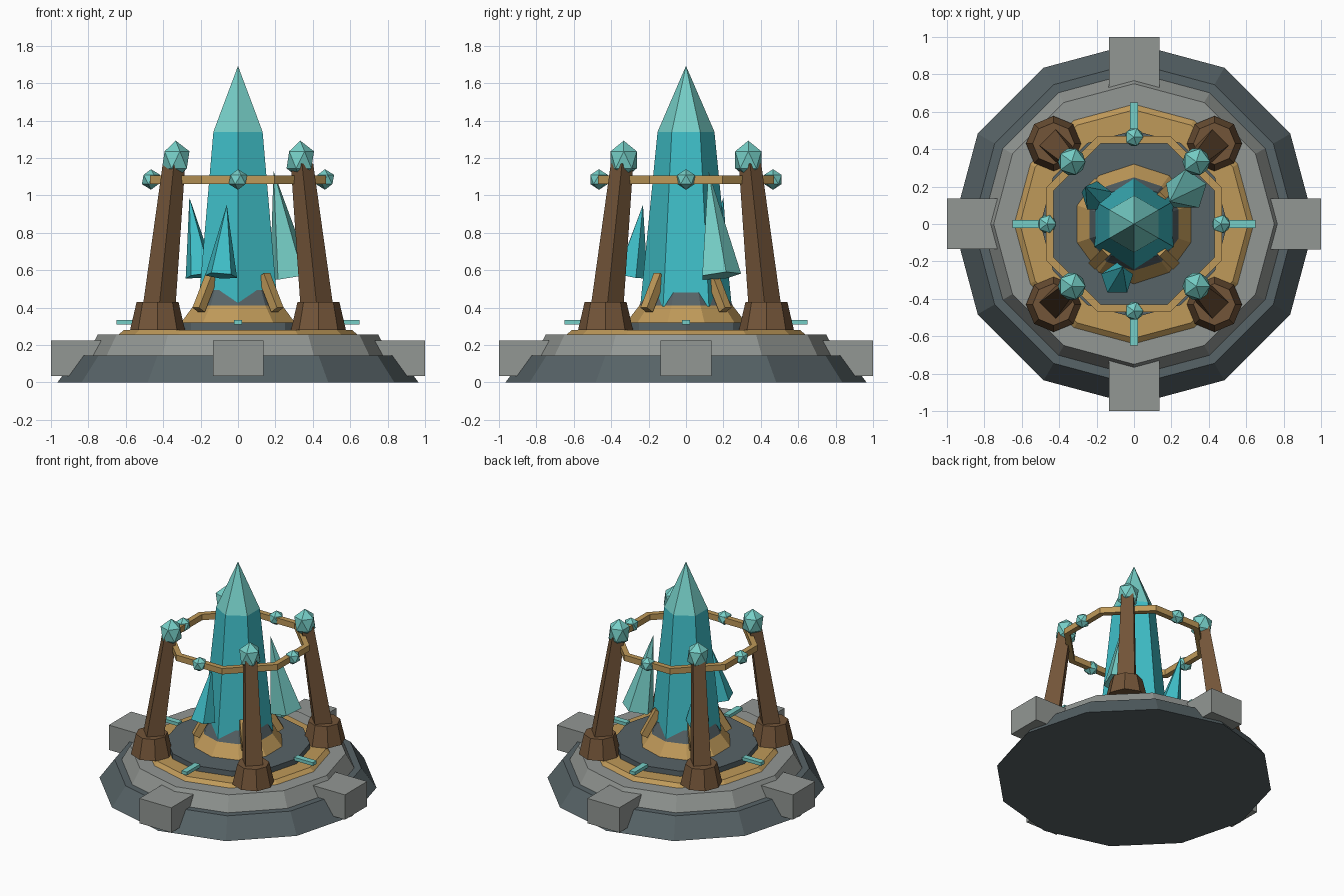
import bpy, bmesh, math
from mathutils import Vector, Matrix

cube = bpy.data.objects.get("Cube")
if cube:
    bpy.data.objects.remove(cube, do_unlink=True)


def material(name, rgb):
    m = bpy.data.materials.new(name)
    m.use_nodes = True
    m.diffuse_color = (*rgb, 1)
    m.node_tree.nodes["Principled BSDF"].inputs["Base Color"].default_value = (*rgb, 1)
    return m


DARK = material("dark stone", (0.095, 0.125, 0.135))
LIGHT = material("light stone", (0.29, 0.31, 0.295))
GOLD = material("gold", (0.52, 0.32, 0.10))
WOOD = material("brown wood", (0.17, 0.09, 0.04))
TEAL = material("bright crystal", (0.05, 0.52, 0.58))
PALE = material("pale crystal", (0.18, 0.62, 0.57))


def finish(bm, name, *mats):
    bmesh.ops.recalc_face_normals(bm, faces=bm.faces)
    mesh = bpy.data.meshes.new(name)
    bm.to_mesh(mesh)
    bm.free()
    for m in mats:
        mesh.materials.append(m)
    obj = bpy.data.objects.new(name, mesh)
    bpy.context.collection.objects.link(obj)
    return obj


def spike(name, mat, sides, start, end, r1, r2):
    """Tapered prism running from start to end, first corner towards +y."""
    a, b = Vector(start), Vector(end)
    axis = b - a
    tilt = Vector((0, 0, 1)).rotation_difference(axis).to_matrix().to_4x4()
    bm = bmesh.new()
    bmesh.ops.create_cone(bm, cap_ends=True, segments=sides, radius1=r1,
                          radius2=r2, depth=axis.length,
                          matrix=Matrix.Translation((a + b) / 2) @ tilt)
    return finish(bm, name, mat)


def tier(name, mat, sides, z1, z2, r1, r2):
    return spike(name, mat, sides, (0, 0, z1), (0, 0, z2), r1, r2)


def box(name, mat, centre, size, turn=Matrix()):
    bm = bmesh.new()
    bmesh.ops.create_cube(bm, size=1, matrix=Matrix.Translation(centre) @ turn
                          @ Matrix.Diagonal((*size, 1)))
    return finish(bm, name, mat)


def gem(name, centre, r, stretch):
    bm = bmesh.new()
    bmesh.ops.create_icosphere(bm, subdivisions=1, radius=r,
                               matrix=Matrix.Translation(centre)
                               @ Matrix.Diagonal((1, 1, stretch, 1)))
    return finish(bm, name, PALE)


def lathe(name, mats, sides, profile, turn=0, closed=False, pale_from=None):
    """Faceted solid from a (radius, height) profile."""
    bm = bmesh.new()
    rings = []
    for r, z in profile:
        rings.append([bm.verts.new((r * math.sin(turn + math.tau * i / sides),
                                    r * math.cos(turn + math.tau * i / sides), z))
                      for i in range(sides)])
    pairs = list(zip(rings, rings[1:]))
    if closed:
        pairs.append((rings[-1], rings[0]))
    else:
        bm.faces.new(rings[0])
        bm.faces.new(rings[-1])
    for lo, hi in pairs:
        for i in range(sides):
            j = (i + 1) % sides
            bm.faces.new((lo[i], lo[j], hi[j], hi[i]))
    bmesh.ops.remove_doubles(bm, verts=bm.verts, dist=1e-5)
    if pale_from:
        for f in bm.faces:
            f.material_index = int(f.calc_center_median().z > pale_from)
    return finish(bm, name, *mats)


# Stepped platform
tier("base_step", DARK, 12, 0, 0.145, 0.965, 0.86)
tier("upper_step", LIGHT, 12, 0.145, 0.255, 0.81, 0.75)
tier("gold_inlay", GOLD, 12, 0.255, 0.28, 0.64, 0.61)
tier("inner_disc", DARK, 12, 0.28, 0.32, 0.5, 0.5)
tier("pedestal", GOLD, 10, 0.32, 0.41, 0.32, 0.25)
tier("rock_socket", DARK, 10, 0.41, 0.495, 0.25, 0.21)

# Main crystal with a pale tip
lathe("main_crystal", (TEAL, PALE), 6,
      [(0.245, 0.405), (0.152, 1.34), (0.001, 1.69)], pale_from=1.35)

# Small leaning crystals
spike("back_left_shard", PALE, 5, (0.28, 0.18, 0.57), (0.19, 0.12, 1.13), 0.115, 0)
spike("back_right_shard", TEAL, 5, (-0.2, 0.145, 0.57), (-0.26, 0.2, 0.99), 0.085, 0)
spike("front_shard", TEAL, 5, (-0.09, -0.295, 0.57), (-0.06, -0.23, 0.95), 0.09, 0)

# Floating octagonal hoop
k = 1 / math.cos(math.pi / 8)
lathe("hoop", (GOLD,), 8, [(0.43 * k, 1.06), (0.47 * k, 1.06),
                           (0.47 * k, 1.105), (0.43 * k, 1.105)],
      turn=math.pi / 8, closed=True)

# Parts on the four axes
for i, side in enumerate(("left", "back", "right", "front")):
    turn = Matrix.Rotation(i * math.pi / 2, 4, "Z")
    box(side + "_block", LIGHT, turn @ Vector((0.865, 0, 0.13)), (0.27, 0.27, 0.19), turn)
    box(side + "_strip", PALE, turn @ Vector((0.57, 0, 0.322)), (0.16, 0.045, 0.025), turn)
    gem(side + "_hoop_gem", turn @ Vector((0.465, 0, 1.085)), 0.055, 1)

# Parts on the four diagonals
for sx, xname in ((1, "left"), (-1, "right")):
    for sy, yname in ((1, "back"), (-1, "front")):
        name = yname + "_" + xname
        foot = Vector((sx * 0.43, sy * 0.43, 0.28))
        spike(name + "_post_foot", WOOD, 8, foot, foot + Vector((0, 0, 0.15)), 0.147, 0.112)
        post = spike(name + "_post", WOOD, 4, (0, 0, 0), (0, 0, 0.75), 0.087, 0.06)
        # Lean the post inwards by shearing
        for v in post.data.vertices:
            lean = 0.42 - 0.078 * v.co.z / 0.75
            v.co += Vector((sx * lean, sy * lean, 0.42))
        gem(name + "_post_gem", (sx * 0.333, sy * 0.333, 1.19), 0.082, 1.25)
        # Brace holding the main crystal
        heading = Matrix.Rotation(math.atan2(sy, sx), 4, "Z")
        box(name + "_brace", GOLD, (sx * 0.175, sy * 0.175, 0.48), (0.05, 0.05, 0.21),
            heading @ Matrix.Rotation(-0.5, 4, "Y"))
